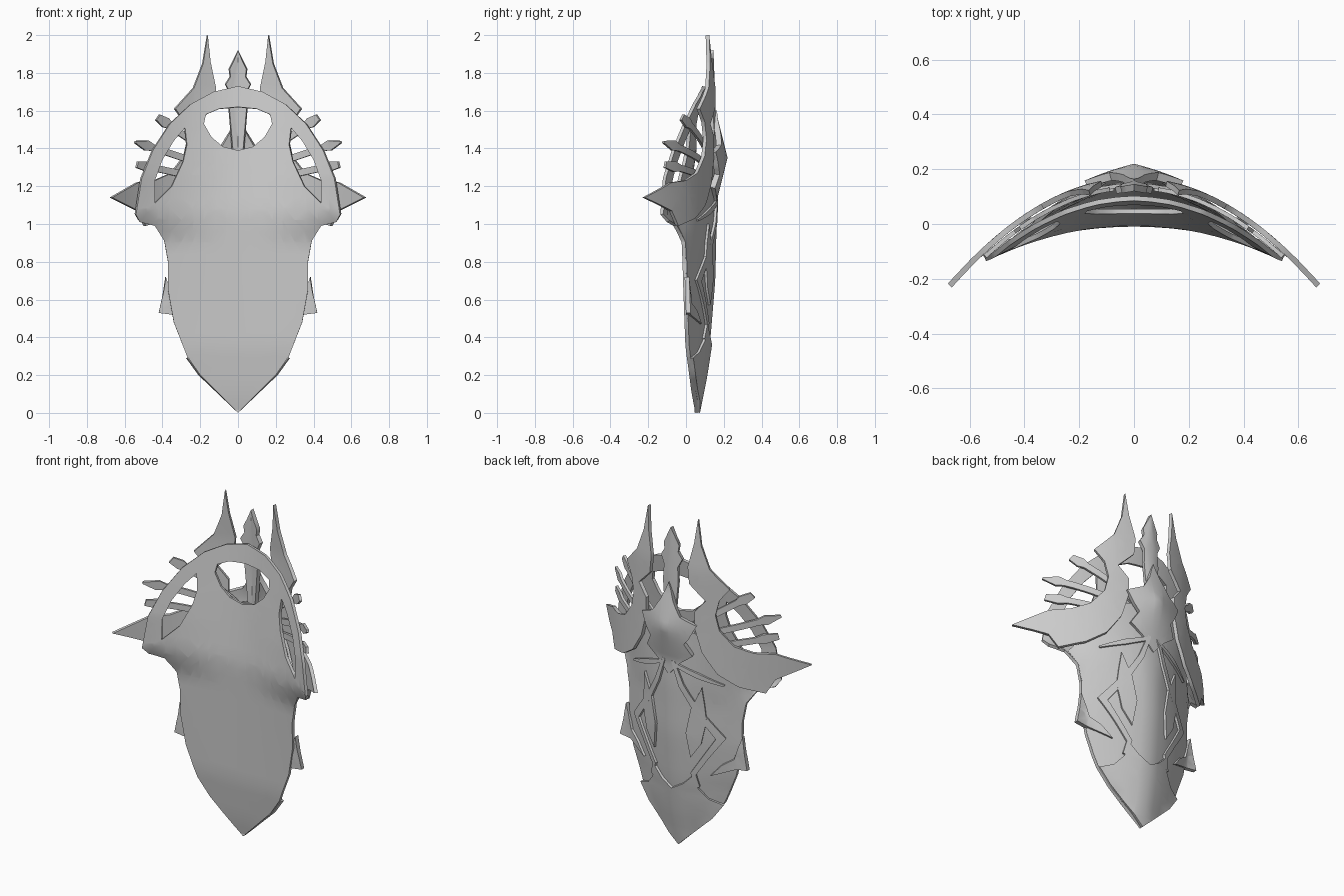
import bpy, bmesh
from math import hypot, radians
from mathutils import Vector

old = bpy.data.objects.get("Cube")
if old:
    bpy.data.objects.remove(old, do_unlink=True)

grey = bpy.data.materials.new("plain_grey")
grey.use_nodes = True
colour = (0.6, 0.6, 0.6, 1)
grey.diffuse_color = colour
for node in grey.node_tree.nodes:
    if node.type == 'BSDF_PRINCIPLED':
        node.inputs["Base Color"].default_value = colour


def interp(table, t):
    """Piecewise linear lookup in a list of (key, value) pairs."""
    if t <= table[0][0]:
        return table[0][1]
    for (a, va), (b, vb) in zip(table, table[1:]):
        if t <= b:
            return va + (vb - va) * (t - a) / (b - a)
    return table[-1][1]


# Surfaces the parts are bent onto: depth y as a function of x and z
INNER_CENTRE = [(0, .05), (.1, .03), (.35, 0), (1.05, -.01), (1.73, .085)]
INNER_BEND = [(0, 0), (.9, .1), (1.05, .43), (1.25, .54), (1.73, .6)]
KEEL = [(0, .06), (.2, .1), (.4, .13), (.7, .155), (1, .162), (1.4, .15)]
HALF_WIDTH = [(0, .02), (.2, .2), (.3, .27), (.48, .34), (.65, .37), (.9, .38), (1.05, .45), (1.4, .5)]


def inner(x, z):
    return interp(INNER_CENTRE, z) - interp(INNER_BEND, z) * x * x


def outer(x, z):
    w = interp(HALF_WIDTH, z)
    keel = interp(KEEL, z)
    edge = min(inner(min(abs(x), w), z) + .02, keel)
    return keel - (keel - edge) * min(abs(x) / w, 1) ** 1.4


def raised(x, z):
    return outer(x, z) + .014


def wing_arc(x, z):
    return .17 - .84 * x * x - .08 * max(0, z - 1.7)


def spoke_arc(x, z):
    return wing_arc(x, z) - .03


def emblem_dome(x, z):
    return .165 - .5 * x * x + .055 * max(0, 1 - hypot(x, z - 1.35) / .22)


def stalk_ridge(x, z):
    return .158 - .25 * abs(x) - .04 * max(0, z - 1.6)


def plate(name, loops, surface, thickness, offset=-1, step=.06):
    """Cut plate from half outlines, bent onto a surface and mirrored."""
    bm = bmesh.new()
    for loop in loops:
        vs = [bm.verts.new((x, 0, z)) for x, z in loop]
        for a, b in zip(vs, vs[1:] + vs[:1]):
            bm.edges.new((a, b))
    bmesh.ops.triangle_fill(bm, use_beauty=True, edges=bm.edges[:], normal=(0, 1, 0))
    # Subdivide along a regular grid so the plate can bend
    for axis in (0, 2):
        top = max(v.co[axis] for v in bm.verts)
        normal = Vector((0, 0, 0))
        normal[axis] = 1
        for i in range(1, int(top / step) + 1):
            geom = bm.verts[:] + bm.edges[:] + bm.faces[:]
            bmesh.ops.bisect_plane(bm, geom=geom, dist=1e-5, plane_co=normal * (i * step), plane_no=normal)
    bm.normal_update()
    for f in bm.faces:
        if f.normal.y < 0:
            f.normal_flip()
    for v in bm.verts:
        v.co.y = surface(v.co.x, v.co.z)
    mesh = bpy.data.meshes.new(name)
    bm.to_mesh(mesh)
    bm.free()
    mesh.materials.append(grey)
    ob = bpy.data.objects.new(name, mesh)
    bpy.context.collection.objects.link(ob)
    ob.modifiers.new("Mirror", 'MIRROR')
    solid = ob.modifiers.new("Solidify", 'SOLIDIFY')
    solid.thickness = thickness
    solid.offset = offset
    bpy.ops.object.select_all(action='DESELECT')
    ob.select_set(True)
    bpy.context.view_layer.objects.active = ob
    bpy.ops.object.convert(target='MESH')
    bpy.ops.object.shade_smooth_by_angle(angle=radians(35))
    return ob


def strip(name, path, widths, surface, thickness):
    """Flat band following a path, with a width at each point."""
    pts = [Vector(p) for p in path]
    left, right = [], []
    for i, p in enumerate(pts):
        d = (pts[min(i + 1, len(pts) - 1)] - pts[max(i - 1, 0)]).normalized()
        side = Vector((-d.y, d.x)) * widths[i] / 2
        left.append(tuple(p + side))
        right.append(tuple(p - side))
    return plate(name, [left + right[::-1]], surface, thickness)


# Inner plate with the arched rim, a top opening and side openings
arch = [(0, 1.73), (.13, 1.70), (.25, 1.635), (.36, 1.53), (.45, 1.39), (.51, 1.24),
        (.54, 1.05), (.52, 1.01), (.44, .99), (.39, .91), (.37, .8), (.37, .65),
        (.34, .48), (.27, .3), (.2, .2), (0, 0)]
top_opening = [(0, 1.39), (.08, 1.41), (.14, 1.46), (.18, 1.53), (.17, 1.58), (.1, 1.61), (0, 1.62)]
side_opening = [(.28, 1.51), (.34, 1.44), (.4, 1.34), (.44, 1.23), (.44, 1.11), (.35, 1.2),
                (.29, 1.33), (.27, 1.42)]
plate("inner_plate_and_rim", [arch + top_opening, side_opening], inner, .018, 1)

# Keeled outer shell
plate("outer_shell", [[(0, 0), (.2, .2), (.27, .3), (.34, .48), (.37, .65), (.37, .8),
                       (.39, .91), (.43, .99), (.38, 1.06), (.28, 1.2), (.2, 1.3), (0, 1.37)]],
      outer, .015)

# Crescent wings, each with a tall spike and a side point
plate("crescent_wings", [[(.165, 2), (.19, 1.85), (.24, 1.72), (.34, 1.61), (.29, 1.54),
                          (.27, 1.45), (.29, 1.36), (.36, 1.27), (.45, 1.23), (.54, 1.22),
                          (.68, 1.14), (.54, 1.07), (.5, .99), (.38, 1.03), (.28, 1.1),
                          (.2, 1.22), (.16, 1.36), (.16, 1.46), (.22, 1.53), (.13, 1.62),
                          (.12, 1.72), (.15, 1.86)]], wing_arc, .02)

# Central spear rising behind the rim
plate("central_spear", [[(0, 1.92), (.05, 1.82), (.045, 1.78), (.07, 1.74), (.045, 1.69),
                         (.05, 1.6), (.03, 1.36), (0, 1.36)]], stalk_ridge, .025)

# Domed emblem with pointed sides
plate("emblem", [[(0, 1.6), (.04, 1.5), (.09, 1.42), (.18, 1.38), (.14, 1.3), (.11, 1.26),
                  (.15, 1.19), (.07, 1.13), (0, 1.05)]], emblem_dome, .03, step=.03)

# Spokes fanning out past the rim
for label, start, end in (("upper", (.1, 1.34), (.43, 1.565)),
                          ("middle", (.08, 1.28), (.55, 1.435)),
                          ("lower", (.08, 1.22), (.54, 1.315))):
    a, b = Vector(start), Vector(end)
    path = [a.lerp(b, t) for t in (0, .8, .87, 1)]
    tip = .012 if label == "middle" else .035
    strip(label + "_spokes", path, (.035, .035, .055, tip), spoke_arc, .015)

# Raised ribbons running from the emblem down to the tip guard
strip("ribbons", [(.03, 1.14), (.08, 1), (.16, .86), (.28, .7), (.2, .58), (.13, .47), (.15, .39)],
      (.02, .03, .035, .05, .03, .03, .02), raised, .025)
plate("almond_panels", [[(.19, 1), (.13, .87), (.1, .72), (.12, .57), (.18, .66), (.21, .8)]],
      raised, .02)
strip("collar_bars", [(.04, 1.12), (.17, 1.07), (.3, 1.02)], (.02, .03, .01), raised, .02)

# Small side fins
plate("side_fins", [[(.385, .72), (.4, .62), (.42, .53), (.35, .52), (.22, .47), (.28, .54),
                     (.34, .58), (.36, .65)]], raised, .025)

# Barbed guard around the bottom tip
plate("tip_guard", [[(0, 0), (.21, .2), (.275, .29), (.2, .32), (.15, .38), (.13, .46),
                     (.07, .4), (0, .36)]], raised, .02)
